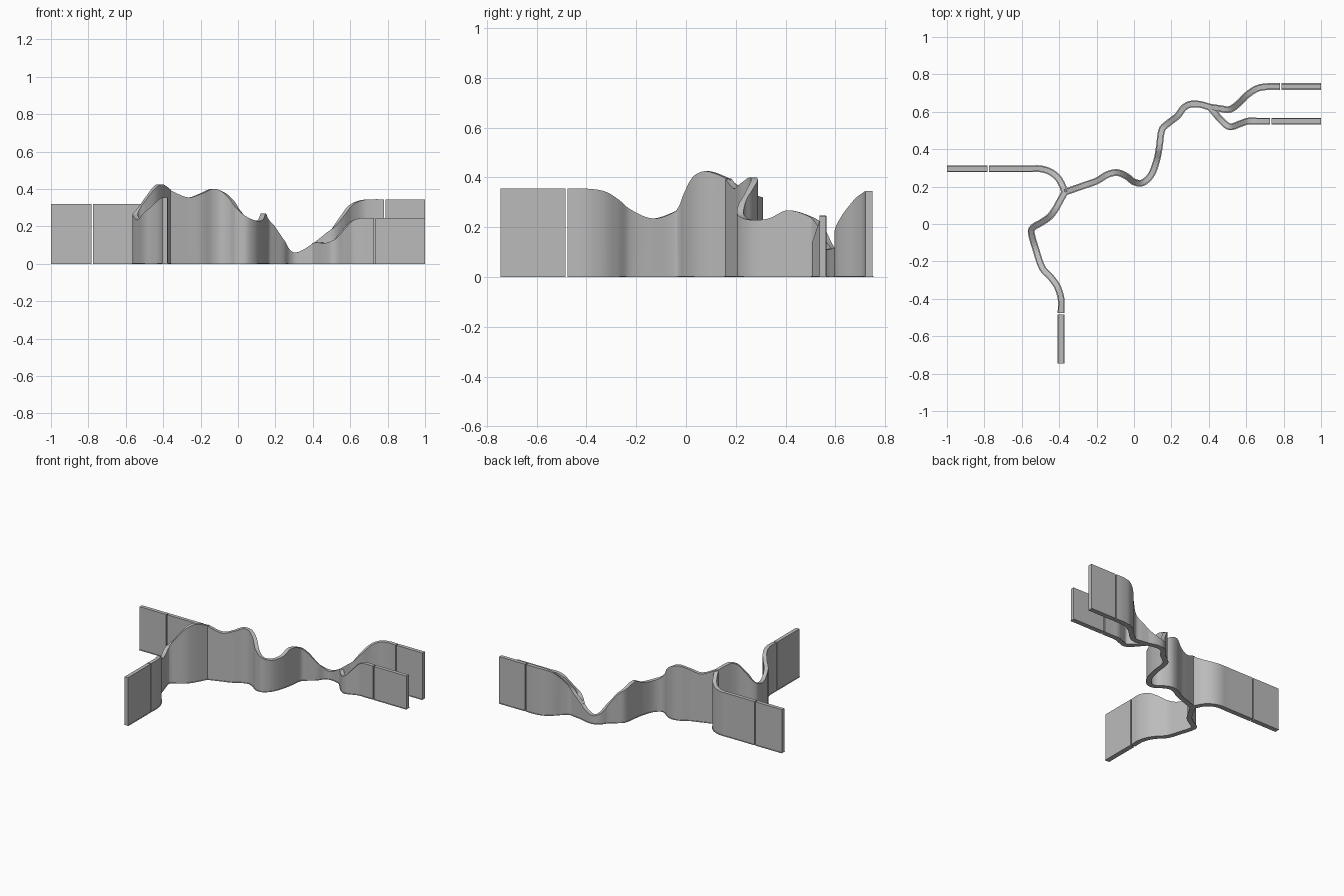
import bpy
import bmesh
import math
from mathutils import Vector

cube = bpy.data.objects.get("Cube")
if cube:
    bpy.data.objects.remove(cube, do_unlink=True)

WALL = 0.0135   # half thickness of the wall
FOOT = 0.018    # half thickness of the footing
FOOT_TOP = 0.004
SLOT = 0.004    # half width of the joint slots

grey = bpy.data.materials.new("wall grey")
grey.use_nodes = True
grey.diffuse_color = (0.5, 0.5, 0.5, 1)
grey.node_tree.nodes["Principled BSDF"].inputs["Base Color"].default_value = grey.diffuse_color


def smooth_path(points, steps=6):
    """Pass a smooth curve through the (x, y, height) points."""
    pts = [Vector(p) for p in points]
    last = len(pts) - 1
    if last == 1:
        return pts
    arc = [0.0]
    for a, b in zip(pts, pts[1:]):
        arc.append(arc[-1] + (b - a).length)
    slopes = []
    for i in range(last + 1):
        lo, hi = max(i - 1, 0), min(i + 1, last)
        slopes.append((pts[hi] - pts[lo]) / (arc[hi] - arc[lo]))
    out = []
    for i in range(last):
        span = arc[i + 1] - arc[i]
        for s in range(steps):
            t = s / steps
            rise = t * t * (3 - 2 * t)
            out.append(pts[i].lerp(pts[i + 1], rise)
                       + slopes[i] * span * t * (1 - t) ** 2
                       - slopes[i + 1] * span * t * t * (1 - t))
    out.append(pts[last])
    return out


def make_wall(name, points):
    """Sweep the wall section, with its footing, along a path."""
    path = smooth_path(points)
    bm = bmesh.new()
    rings = []
    for i, p in enumerate(path):
        along = path[min(i + 1, len(path) - 1)] - path[max(i - 1, 0)]
        side = Vector((-along.y, along.x, 0)).normalized()
        half = [(FOOT, 0), (FOOT, FOOT_TOP), (WALL, FOOT_TOP), (WALL, p.z)]
        section = half + [(-w, z) for w, z in reversed(half)]
        rings.append([bm.verts.new((p.x + side.x * w, p.y + side.y * w, z))
                      for w, z in section])
    for a, b in zip(rings, rings[1:]):
        for k in range(len(a)):
            n = (k + 1) % len(a)
            bm.faces.new((a[k], a[n], b[n], b[k]))
    bm.faces.new(rings[0])
    bm.faces.new(rings[-1])
    bmesh.ops.recalc_face_normals(bm, faces=bm.faces)
    mesh = bpy.data.meshes.new(name)
    bm.to_mesh(mesh)
    bm.free()
    mesh.materials.append(grey)
    wall = bpy.data.objects.new(name, mesh)
    bpy.context.collection.objects.link(wall)
    bpy.ops.object.select_all(action="DESELECT")
    wall.select_set(True)
    bpy.context.view_layer.objects.active = wall
    bpy.ops.object.shade_smooth_by_angle(angle=math.radians(30))
    return wall


west_fork = (-.37, .17, .395)
east_fork = (.405, .625, .11)

# Straight end panels, each parted from its arm by a narrow slot
make_wall("right_end_panel", [(-1, .295, .32), (-.78 - SLOT, .295, .32)])
make_wall("front_end_panel", [(-.39, -.745, .355), (-.39, -.48 - SLOT, .355)])
make_wall("back_left_end_panel", [(.785 + SLOT, .735, .345), (1, .735, .345)])
make_wall("front_left_end_panel", [(.73 + SLOT, .55, .245), (1, .55, .245)])

# Curved arm from the right panel to the first fork
make_wall("right_arm", [
    (-.78 + SLOT, .295, .32), (-.56, .295, .32), (-.5, .295, .32),
    (-.45, .28, .325), (-.41, .25, .34), (-.385, .21, .365), west_fork])

# Curved arm from the front panel to the first fork
make_wall("front_arm", [
    (-.39, -.48 + SLOT, .355), (-.39, -.4, .355), (-.41, -.335, .345),
    (-.445, -.285, .315), (-.49, -.235, .275), (-.525, -.135, .235),
    (-.55, -.04, .265), (-.535, -.015, .29), (-.5, .005, .34),
    (-.45, .04, .405), (-.42, .08, .425), (-.395, .125, .415), west_fork])

# Winding middle wall between the forks
make_wall("middle_wall", [
    west_fork, (-.27, .205, .355), (-.2, .23, .375), (-.14, .265, .4),
    (-.09, .275, .39), (-.04, .255, .35), (0, .225, .295), (.045, .22, .25),
    (.09, .26, .23), (.12, .335, .235), (.135, .41, .268), (.15, .505, .24),
    (.185, .54, .205), (.235, .58, .13), (.265, .62, .08), (.3, .64, .06),
    (.35, .64, .075), east_fork])

# Two arms leaving the second fork
make_wall("back_left_arm", [
    east_fork, (.455, .618, .15), (.51, .612, .195), (.56, .645, .26),
    (.605, .69, .315), (.66, .725, .34), (.72, .735, .345),
    (.785 - SLOT, .735, .345)])
make_wall("front_left_arm", [
    east_fork, (.435, .59, .115), (.465, .555, .11), (.51, .52, .125),
    (.565, .535, .185), (.61, .55, .23), (.66, .55, .245),
    (.73 - SLOT, .55, .245)])
